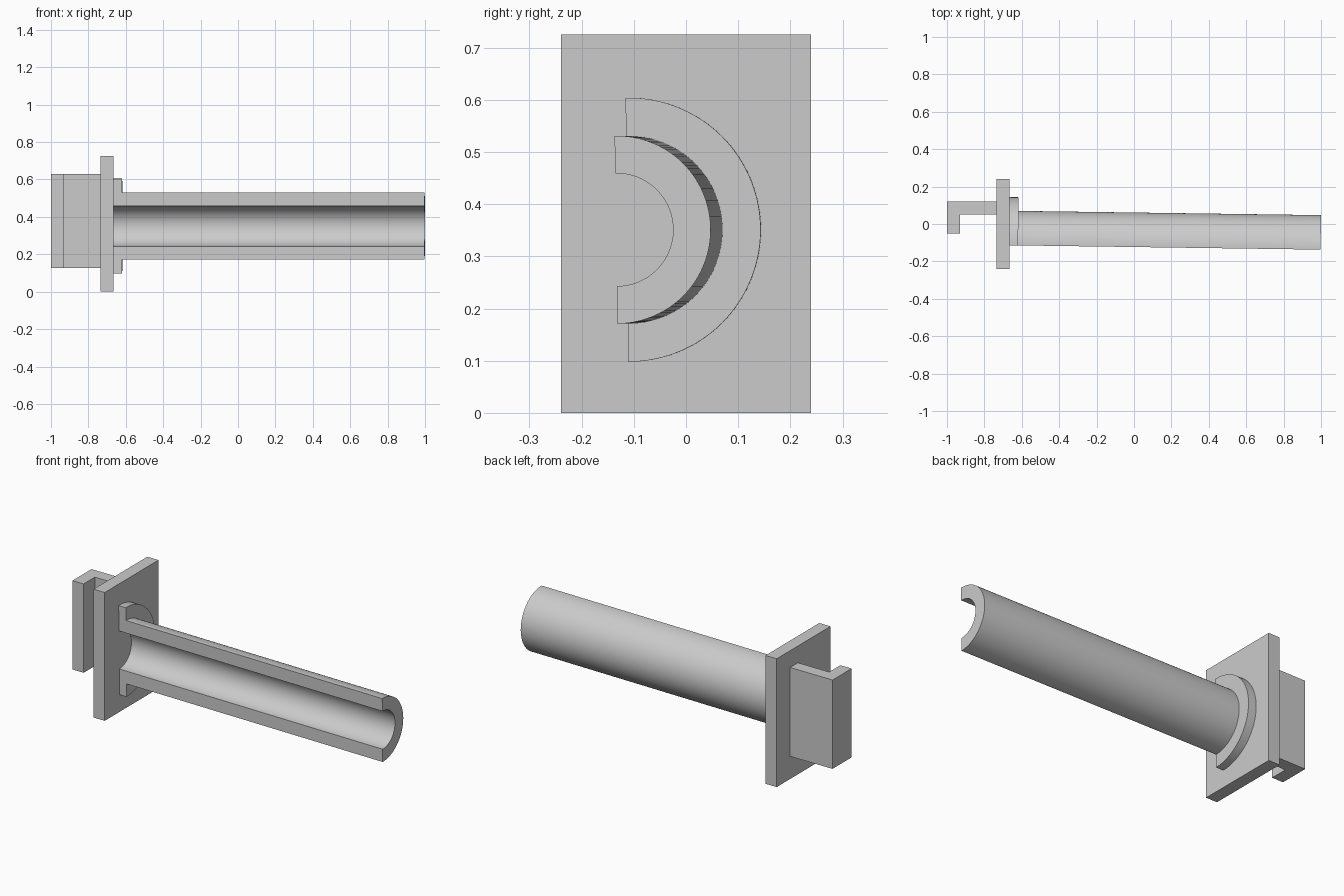
import bpy
import bmesh
from math import radians
from mathutils import Matrix, Vector

cube = bpy.data.objects.get("Cube")
if cube:
    bpy.data.objects.remove(cube, do_unlink=True)

grey = bpy.data.materials.new("light_grey")
grey.use_nodes = True
colour = (0.6, 0.6, 0.6, 1)
grey.diffuse_color = colour
grey.node_tree.nodes["Principled BSDF"].inputs["Base Color"].default_value = colour


def loft(name, sections):
    """Join matching closed sections into a capped solid."""
    bm = bmesh.new()
    rings = [[bm.verts.new(p) for p in section] for section in sections]
    for a, b in zip(rings, rings[1:]):
        for i in range(len(a)):
            j = (i + 1) % len(a)
            bm.faces.new((a[i], a[j], b[j], b[i]))
    bm.faces.new(rings[0][::-1])
    bm.faces.new(rings[-1])
    bmesh.ops.recalc_face_normals(bm, faces=bm.faces)
    mesh = bpy.data.meshes.new(name)
    bm.to_mesh(mesh)
    bm.free()
    mesh.materials.append(grey)
    mesh.shade_smooth()
    mesh.set_sharp_from_angle(angle=radians(30))
    obj = bpy.data.objects.new(name, mesh)
    bpy.context.collection.objects.link(obj)
    return obj


def prism(name, outline, z0, z1):
    return loft(name, [[(x, y, z) for x, y in outline] for z in (z0, z1)])


# Upright mounting plate
prism("mounting_plate",
      [(-0.735, -0.24), (-0.665, -0.24), (-0.665, 0.24), (-0.735, 0.24)],
      0, 0.725)

# L-shaped hook behind the plate
prism("hook",
      [(-0.735, 0.12), (-1, 0.12), (-1, -0.05), (-0.93, -0.05),
       (-0.93, 0.05), (-0.735, 0.05)],
      0.128, 0.63)

# Half-open trough with its collar: (length, radius) profile swept about x
profile = [(-0.06, 0.108), (1.6175, 0.108), (1.6175, 0.18),
           (0, 0.18), (0, 0.253), (-0.06, 0.253)]
steps = 72
sections = []
for i in range(steps + 1):
    turn = Matrix.Rotation(radians(181.4) * i / steps, 3, "X")
    sections.append([turn @ Vector((s, 0, -r)) for s, r in profile])
trough = loft("trough_and_collar", sections)
trough.location = (-0.62, -0.11, 0.351)
trough.rotation_euler.z = -0.014
